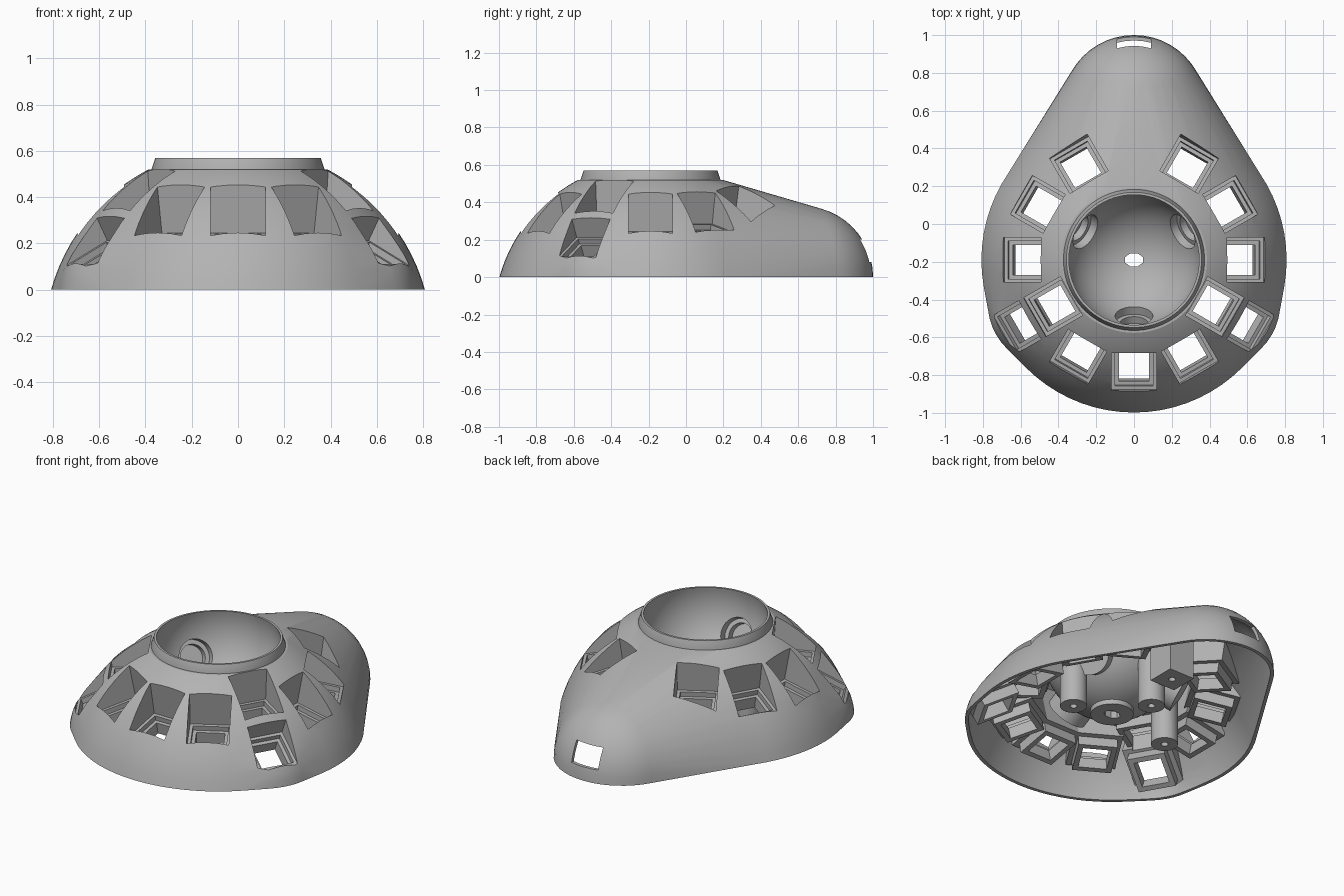
import bpy, bmesh, math
from mathutils import Matrix, Vector

if "Cube" in bpy.data.objects:
    bpy.data.objects.remove(bpy.data.objects["Cube"])

grey = bpy.data.materials.new("plain grey")
grey.use_nodes = True
GREY = (0.45, 0.45, 0.45, 1)
grey.diffuse_color = GREY
grey.node_tree.nodes["Principled BSDF"].inputs["Base Color"].default_value = GREY

T = Matrix.Translation
HUB_Y = -0.19
HUB = T((0, HUB_Y, 0))
BALL_Z = 0.49


def rot(deg, axis):
    return Matrix.Rotation(math.radians(deg), 4, axis)


def make(name, bm):
    bmesh.ops.recalc_face_normals(bm, faces=bm.faces)
    mesh = bpy.data.meshes.new(name)
    bm.to_mesh(mesh)
    bm.free()
    mesh.materials.append(grey)
    obj = bpy.data.objects.new(name, mesh)
    bpy.context.scene.collection.objects.link(obj)
    return obj


def lathe(name, profile, sides=32, matrix=Matrix()):
    """Capped solid of revolution from (z, radius) pairs; four sides give a square of that half width."""
    bm = bmesh.new()
    grow = math.sqrt(2) if sides == 4 else 1
    rings = []
    for z, r in profile:
        angles = [2 * math.pi * (i + 0.5) / sides for i in range(sides)]
        rings.append([bm.verts.new(matrix @ Vector((r * grow * math.cos(a), r * grow * math.sin(a), z)))
                      for a in angles])
    for low, high in zip(rings, rings[1:]):
        for i in range(sides):
            j = (i + 1) % sides
            bm.faces.new((low[i], low[j], high[j], high[i]))
    bm.faces.new(rings[0])
    bm.faces.new(rings[-1])
    return make(name, bm)


def box(name, low, high):
    bm = bmesh.new()
    size = Vector(high) - Vector(low)
    middle = (Vector(high) + Vector(low)) / 2
    bmesh.ops.create_cube(bm, size=1, matrix=T(middle) @ Matrix.Diagonal((*size, 1)))
    return make(name, bm)


def ball(name, radius):
    bm = bmesh.new()
    bmesh.ops.create_uvsphere(bm, u_segments=64, v_segments=40, radius=radius,
                              matrix=T((0, HUB_Y, BALL_Z)))
    return make(name, bm)


def is_closed(mesh):
    bm = bmesh.new()
    bm.from_mesh(mesh)
    closed = all(e.is_manifold for e in bm.edges)
    bm.free()
    return closed


def combine(target, tool, operation):
    """Boolean that falls back to the second solver if the first changes nothing or leaves gaps."""
    mod = target.modifiers.new("combine", 'BOOLEAN')
    mod.operation, mod.object = operation, tool
    before = len(target.data.vertices)
    for solver in ('MANIFOLD', 'EXACT'):
        mod.solver = solver
        graph = bpy.context.evaluated_depsgraph_get()
        mesh = bpy.data.meshes.new_from_object(target.evaluated_get(graph))
        if len(mesh.vertices) not in (0, before) and is_closed(mesh):
            break
    target.modifiers.clear()
    target.data = mesh
    bpy.data.objects.remove(tool)


def body_hull(name, inset, floor):
    """Convex blend of the main dome, the tail dome and two broad front corner swells."""
    bm = bmesh.new()

    def dome(x, y, z, radius, top, sides, steps):
        for k in range(steps + 1):
            h = floor + (top - floor) * math.sin(math.pi / 2 * k / steps)
            r = math.sqrt(max(radius ** 2 - (h - z) ** 2, 0)) + 0.0005
            for i in range(sides):
                a = 2 * math.pi * i / sides
                bm.verts.new((x + r * math.cos(a), y + r * math.sin(a), h))

    dome(0, HUB_Y, -0.224, 0.838 - inset, 0.52 - inset, 72, 16)
    dome(0, 0.62, 0, 0.38 - inset, 0.38 - inset, 48, 12)
    for side in (-1, 1):
        dome(side * 0.44, -0.42, -0.03, 0.335 - inset, 0.3 - inset, 48, 12)
    result = bmesh.ops.convex_hull(bm, input=bm.verts)
    unused = {g for g in result["geom_interior"] + result["geom_unused"]
              if isinstance(g, bmesh.types.BMVert)}
    bmesh.ops.delete(bm, geom=list(unused), context='VERTS')
    return make(name, bm)


# Key positions: angle about the hub, radius, height, outward tilt, socket depth
keys = [(a, 0.592, 0.34, 11, 0.22) for a in (0, -60, -90, -120, 180)]
for a in (30, 150):
    keys.append((a, 0.587, 0.34, 11, 0.18))
for a in (60, 120):
    keys.append((a, 0.576, 0.34, 8, 0.15))
for a in (-30, -150):
    keys += [(a, 0.495, 0.435, 4, 0.22), (a, 0.726, 0.228, 28, 0.18)]


def key_matrix(angle, radius, height, tilt):
    return HUB @ rot(angle, 'Z') @ T((radius, 0, height)) @ rot(tilt, 'Y')


bearings = [T((0, HUB_Y, BALL_Z)) @ rot(a, 'Z') @ rot(119, 'Y') for a in (-90, 30, 150)]
posts = [(-0.33, -0.13), (0.33, -0.13), (0, 0.15)]

# Inner void, with everything that hangs inside the shell removed from it
void = body_hull("void", 0.02, -0.02)
combine(void, ball("bowl", 0.385), 'DIFFERENCE')
combine(void, lathe("sensor_pad", [(0.095, 0.12), (0.25, 0.12)], 32, HUB), 'DIFFERENCE')
for m in bearings:
    combine(void, lathe("bearing_holder", [(0.25, 0.12), (0.445, 0.12)], 32, m), 'DIFFERENCE')
for x, y in posts:
    combine(void, lathe("screw_post", [(-0.001, 0.075), (0.5, 0.075)], 32, T((x, y, 0))), 'DIFFERENCE')
combine(void, box("tail_block", (-0.085, 0.245, 0.09), (0.085, 0.415, 0.55)), 'DIFFERENCE')
for a, r, h, t, d in keys:
    frame = [(-d, 0.11), (0.06 - d, 0.11), (0.06 - d, 0.139), (0.3, 0.139)]
    combine(void, lathe("key_socket", frame, 4, key_matrix(a, r, h, t)), 'DIFFERENCE')

# Outer shell with the raised ball collar
shell = body_hull("trackball_shell", 0, 0)
combine(shell, lathe("collar", [(0.45, 0.374), (0.522, 0.374), (0.57, 0.358)], 64, HUB), 'UNION')
combine(shell, void, 'DIFFERENCE')

# Ball cup, bearing seats and sensor window
combine(shell, ball("ball_cavity", 0.354), 'DIFFERENCE')
for m in bearings:
    seat = [(0.3, 0.1), (0.385, 0.1), (0.385, 0.075), (0.425, 0.075)]
    combine(shell, lathe("bearing_seat", seat, 32, m), 'DIFFERENCE')
window = HUB @ Matrix.Diagonal((1.4, 1, 1, 1))
combine(shell, lathe("sensor_window", [(0, 0.037), (0.3, 0.037)], 8, window), 'DIFFERENCE')

# Stepped key pockets
for a, r, h, t, d in keys:
    pocket = [(-d - 0.03, 0.08), (0.07 - d, 0.08), (0.07 - d, 0.1),
              (0.1 - d, 0.1), (0.1 - d, 0.118), (0.35, 0.118)]
    combine(shell, lathe("key_pocket", pocket, 4, key_matrix(a, r, h, t)), 'DIFFERENCE')

# Screw holes and cable opening
for x, y in posts:
    combine(shell, lathe("screw_hole", [(-0.02, 0.02), (0.1, 0.02)], 16, T((x, y, 0))), 'DIFFERENCE')
combine(shell, lathe("block_hole", [(0.05, 0.02), (0.2, 0.02)], 16, T((0, 0.33, 0))), 'DIFFERENCE')
combine(shell, box("cable_opening", (-0.09, 0.8, 0.08), (0.09, 1.1, 0.2)), 'DIFFERENCE')

# Smooth shading with sharp edges kept
bpy.ops.object.select_all(action='DESELECT')
shell.select_set(True)
bpy.context.view_layer.objects.active = shell
bpy.ops.object.shade_smooth_by_angle(angle=math.radians(25))
